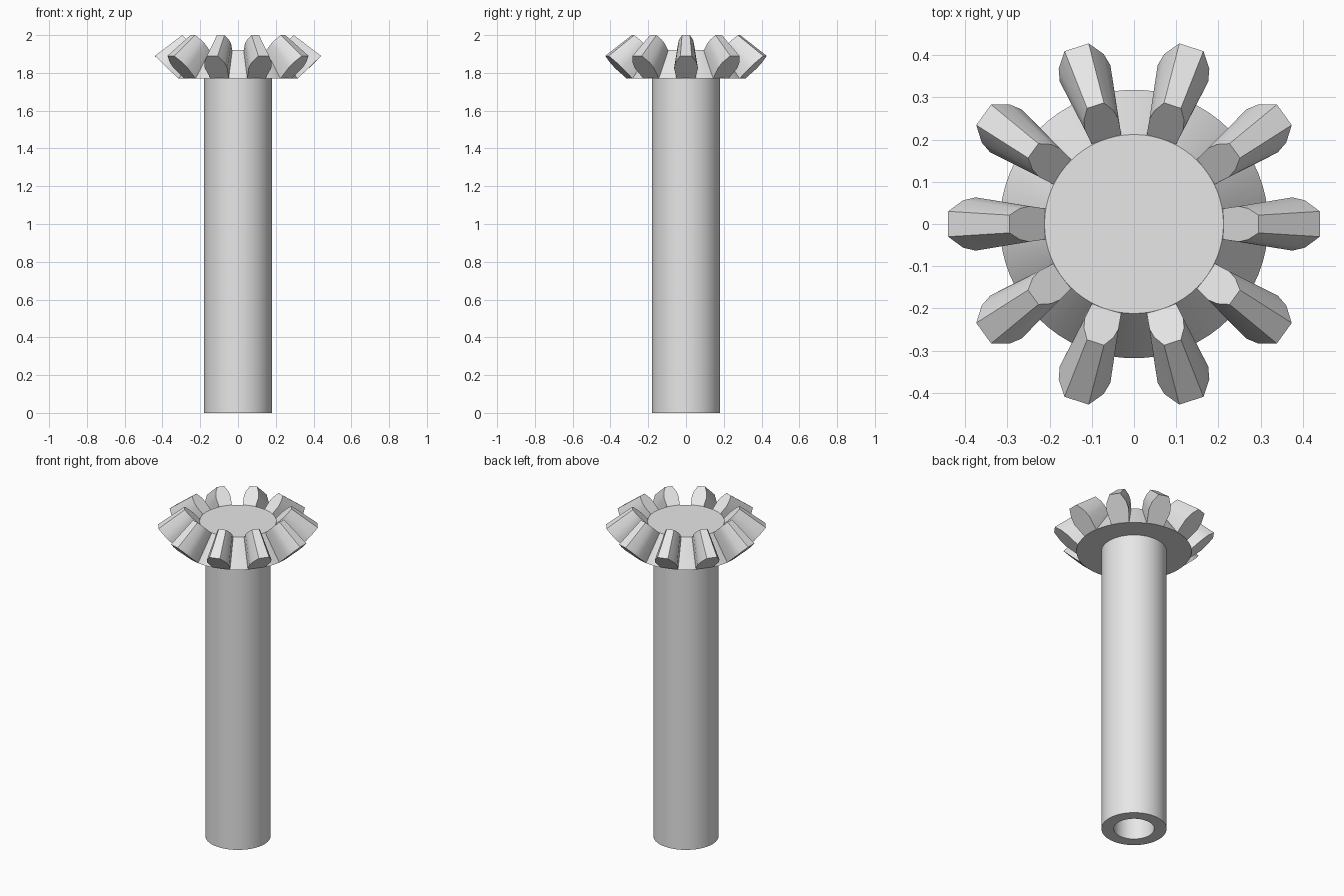
import bpy
import bmesh
from math import cos, sin, tau, radians

cube = bpy.data.objects.get("Cube")
if cube:
    bpy.data.objects.remove(cube, do_unlink=True)

SEGMENTS = 64
TEETH = 10
GEAR_BASE, GEAR_TOP = 1.77, 1.92

steel = bpy.data.materials.new("plain grey")
steel.use_nodes = True
grey = (0.8, 0.8, 0.8, 1)
steel.diffuse_color = grey
steel.node_tree.nodes["Principled BSDF"].inputs["Base Color"].default_value = grey


def finish(name, bm):
    """Turn a bmesh into a shaded object."""
    bmesh.ops.recalc_face_normals(bm, faces=bm.faces)
    mesh = bpy.data.meshes.new(name)
    bm.to_mesh(mesh)
    bm.free()
    mesh.materials.append(steel)
    obj = bpy.data.objects.new(name, mesh)
    bpy.context.collection.objects.link(obj)
    bpy.ops.object.select_all(action='DESELECT')
    obj.select_set(True)
    bpy.context.view_layer.objects.active = obj
    bpy.ops.object.shade_smooth_by_angle(angle=radians(25))
    return obj


def lathe(name, profile, closed=False):
    """Revolve (radius, z) points; open profiles get flat end caps."""
    bm = bmesh.new()
    rings = [[bm.verts.new((r * cos(tau * i / SEGMENTS), r * sin(tau * i / SEGMENTS), z))
              for i in range(SEGMENTS)] for r, z in profile]
    pairs = list(zip(rings, rings[1:]))
    if closed:
        pairs.append((rings[-1], rings[0]))
    else:
        bm.faces.new(rings[0])
        bm.faces.new(rings[-1])
    for a, b in pairs:
        for i in range(SEGMENTS):
            j = (i + 1) % SEGMENTS
            bm.faces.new((a[i], a[j], b[j], b[i]))
    return finish(name, bm)


# Hollow shaft and solid conical gear body
lathe("shaft", [(0.18, 0), (0.18, GEAR_BASE), (0.112, GEAR_BASE), (0.112, 0)], closed=True)
lathe("gear_body", [(0.318, GEAR_BASE), (0.212, GEAR_TOP)])

# Tooth end sections from root to tip: radius, height, half width
OUTER = [(0.314, 1.77, 0.05), (0.375, 1.825, 0.063), (0.405, 1.855, 0.056), (0.44, 1.89, 0.03)]
INNER = [(0.207, 1.915, 0.036), (0.248, 1.955, 0.042), (0.27, 1.976, 0.037), (0.295, 2.0, 0.021)]


def tooth(index):
    """One tapered tooth, lofted from its outer to its inner end."""
    angle = tau * index / TEETH
    c, s = cos(angle), sin(angle)
    bm = bmesh.new()
    ends = []
    for section in (OUTER, INNER):
        loop = [(r, w, z) for r, z, w in section]
        loop += [(r, -w, z) for r, z, w in reversed(section)]
        ends.append([bm.verts.new((x * c - y * s, x * s + y * c, z)) for x, y, z in loop])
    outer, inner = ends
    bm.faces.new(outer)
    bm.faces.new(inner)
    for i in range(len(outer)):
        j = (i + 1) % len(outer)
        bm.faces.new((outer[i], outer[j], inner[j], inner[i]))
    finish(f"tooth_{index + 1}", bm)


for index in range(TEETH):
    tooth(index)
